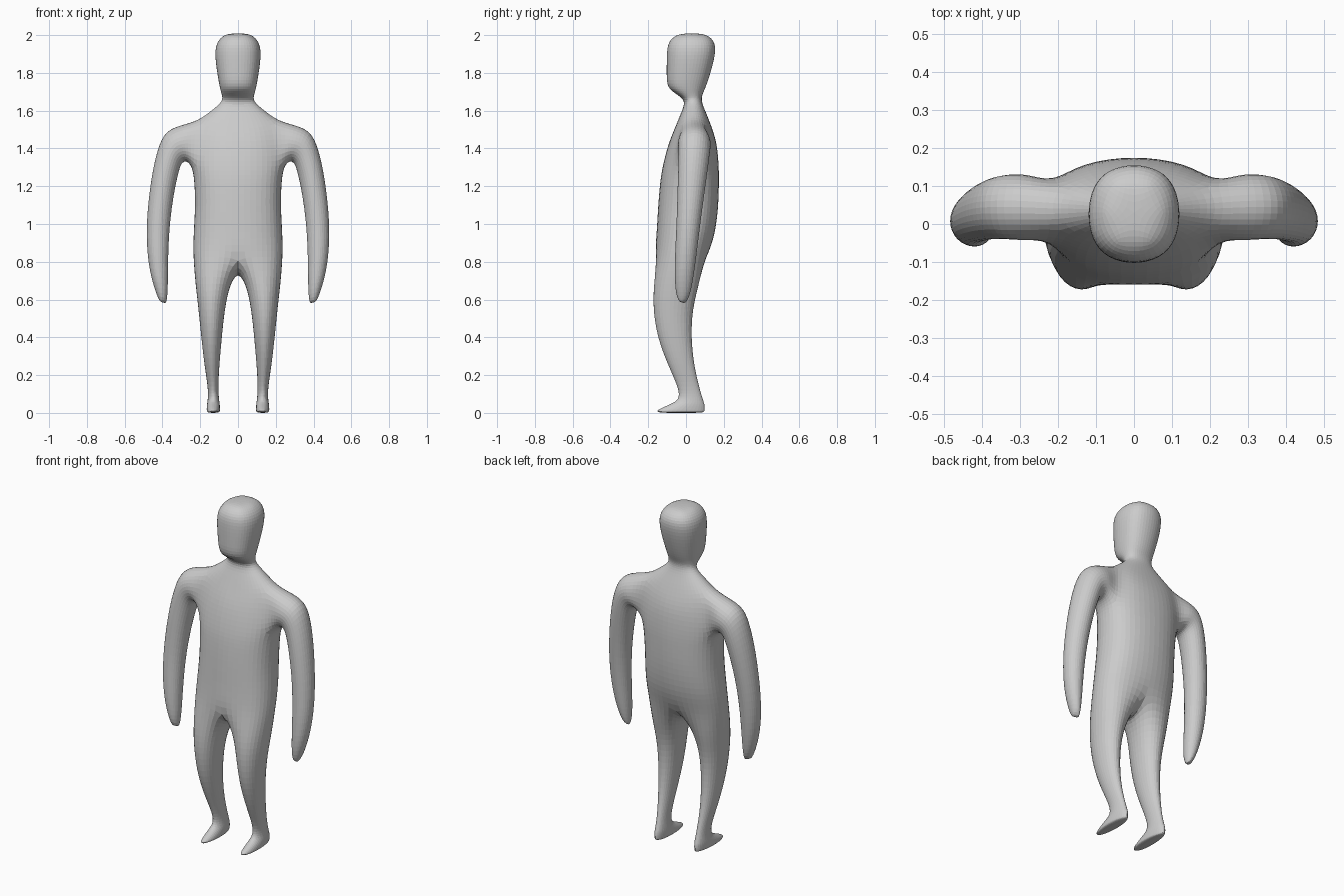
import bpy, bmesh, math

if "Cube" in bpy.data.objects:
    bpy.data.objects.remove(bpy.data.objects["Cube"])

bm = bmesh.new()
V = lambda x, y, z: bm.verts.new((x, y, z))


def bridge(a, b, closed):
    # quads between two rows of vertices
    n = len(a)
    for i in range(n if closed else n - 1):
        j = (i + 1) % n
        bm.faces.new((a[i], a[j], b[j], b[i]))


def cap(r):
    # close an eight-sided end with three quads
    for q in ((0, 1, 2, 3), (0, 3, 4, 7), (4, 5, 6, 7)):
        bm.faces.new([r[i] for i in q])


def spow(v, p=0.85):
    return math.copysign(abs(v) ** p, v) if abs(v) > 1e-6 else 0.0


# Torso, neck and head: half rings (z, half width, front y, back y, side lift)
TRUNK = [
    (0.83, .237, -.165, .115, 0), (0.95, .235, -.155, .155, 0),
    (1.10, .225, -.147, .172, 0), (1.22, .230, -.137, .174, 0),
    (1.30, .240, -.125, .174, 0), (1.42, .235, -.095, .165, 0),
    (1.50, .210, -.060, .140, .05), (1.59, .135, -.025, .105, .015),
    (1.65, .078, .000, .080, 0), (1.685, .085, -.045, .085, 0),
    (1.72, .096, -.102, .103, 0), (1.80, .110, -.102, .130, 0),
    (1.90, .123, -.102, .156, 0), (1.965, .113, -.095, .155, 0),
    (2.005, .070, -.050, .110, 0),
]
rings = []
for z, w, yf, yb, lift in TRUNK:
    cy, d = (yf + yb) / 2, (yb - yf) / 2 * 1.04
    row = []
    for k in range(7):
        a = math.radians(30 * k)
        row.append(V(1.04 * w * spow(math.sin(a)), cy - d * spow(math.cos(a)),
                     z + lift * math.sin(a) ** 2))
    rings.append(row)
ARMPIT, MID, SHOULDER = 4, 5, 6
for i in range(len(rings) - 1):
    a, b = rings[i], rings[i + 1]
    if i in (ARMPIT, MID):          # leave the arm opening free
        bridge(a[:3], b[:3], False)
        bridge(a[4:], b[4:], False)
    else:
        bridge(a, b, False)
top = rings[-1]
crown = V(0, .03, 2.012)
for q in (0, 2, 4):
    bm.faces.new((top[q], top[q + 1], top[q + 2], crown))

# Arm: (outer x, z), (inner x, z), front y, back y
ARM = [
    (.300, 1.525, .270, 1.335, -.045, .135), (.385, 1.495, .300, 1.325, -.040, .130),
    (.427, 1.400, .315, 1.270, -.040, .122), (.460, 1.250, .338, 1.170, -.045, .105),
    (.487, 1.020, .362, 1.000, -.050, .077), (.482, .830, .370, .820, -.060, .055),
    (.455, .690, .370, .675, -.061, .035), (.415, .585, .377, .575, -.045, .010),
]
A, M, S = rings[ARMPIT], rings[MID], rings[SHOULDER]
prev = [A[2], A[3], A[4], M[4], S[4], S[3], S[2], M[2]]
# the middle of the opening has no face, only its rim is used
for ox, oz, ix, iz, y0, y1 in ARM:
    row = []
    for j in range(8):
        t = math.radians(-135 + 45 * j)
        u, v = 1.09 * math.cos(t), 1.09 * math.sin(t)
        row.append(V((ox + ix) / 2 + v * (ox - ix) / 2, (y0 + y1) / 2 + u * (y1 - y0) / 2,
                     (oz + iz) / 2 + v * (oz - iz) / 2))
    bridge(prev, row, True)
    prev = row
cap(prev)

# Leg and foot: (z, inner x, outer x, front y, back y)
LEG = [
    (.68, .042, .226, -.173, .070), (.55, .070, .210, -.176, .035),
    (.40, .085, .195, -.153, .028), (.25, .099, .178, -.095, .043),
    (.13, .105, .158, -.038, .072), (.070, .100, .160, -.035, .090),
    (.045, .096, .165, -.085, .100), (.012, .094, .167, -.165, .102),
    (.000, .098, .163, -.145, .095),
]
crotch = V(0, -.03, .71)
prev = rings[0] + [crotch]
for z, x0, x1, y0, y1 in LEG:
    row = []
    for k in range(8):
        a = math.radians(45 * (k - 3))
        row.append(V((x0 + x1) / 2 + 1.09 * math.cos(a) * (x1 - x0) / 2,
                     (y0 + y1) / 2 + 1.09 * math.sin(a) * (y1 - y0) / 2, z))
    bridge(prev, row, True)
    prev = row
cap(prev)

# Remove the loose vertex inside the arm opening, then finish the mesh
bmesh.ops.delete(bm, geom=[v for v in bm.verts if not v.link_faces], context='VERTS')
bmesh.ops.recalc_face_normals(bm, faces=bm.faces)
mesh = bpy.data.meshes.new("body")
bm.to_mesh(mesh)
bm.free()
body = bpy.data.objects.new("body", mesh)
bpy.context.collection.objects.link(body)

mirror = body.modifiers.new("mirror", 'MIRROR')
mirror.use_clip = True
mirror.merge_threshold = 0.0005
sub = body.modifiers.new("subdivide", 'SUBSURF')
sub.levels = sub.render_levels = 2

grey = bpy.data.materials.new("light grey")
grey.diffuse_color = (0.6, 0.6, 0.6, 1)
grey.use_nodes = True
grey.node_tree.nodes["Principled BSDF"].inputs["Base Color"].default_value = grey.diffuse_color
mesh.materials.append(grey)
